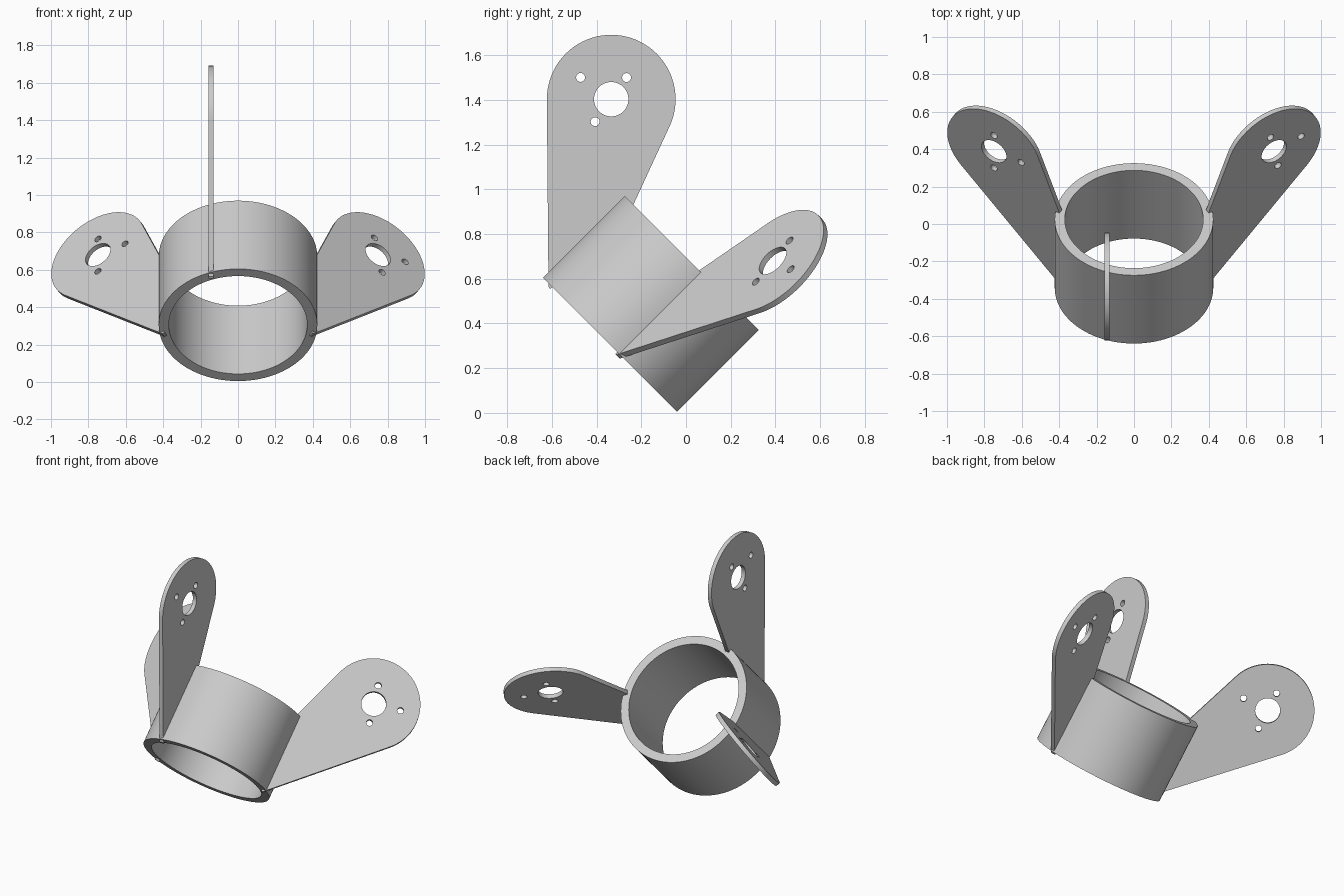
import bpy, bmesh
from math import sin, cos, pi, radians
from mathutils import Vector, Matrix
from mathutils.geometry import convex_hull_2d

cube = bpy.data.objects.get("Cube")
if cube:
    bpy.data.objects.remove(cube, do_unlink=True)

grey = bpy.data.materials.new("plain_grey")
grey.use_nodes = True
colour = (0.6, 0.6, 0.6, 1)
grey.diffuse_color = colour
grey.node_tree.nodes["Principled BSDF"].inputs["Base Color"].default_value = colour

# Frame of the tilted ring: axis, upward radial direction and middle point
SIDE = Vector((1, 0, 0))
AXIS = Vector((0, 1, 1)).normalized()
UP = Vector((0, -1, 1)).normalized()
MIDDLE = Vector((0, -0.157, 0.4875))


def circle(centre, radius, count):
    return [(centre[0] + radius * cos(2 * pi * i / count),
             centre[1] + radius * sin(2 * pi * i / count)) for i in range(count)]


def flat_part(name, loops, thickness, ex, ey, origin):
    """Extrude an outline with holes, centred on the plane through origin."""
    curve = bpy.data.curves.new(name, 'CURVE')
    curve.dimensions = '2D'
    curve.fill_mode = 'BOTH'
    curve.extrude = thickness / 2
    for loop in loops:
        spline = curve.splines.new('POLY')
        spline.points.add(len(loop) - 1)
        for point, (x, y) in zip(spline.points, loop):
            point.co = (x, y, 0, 1)
        spline.use_cyclic_u = True
    temp = bpy.data.objects.new(name + "_outline", curve)
    bpy.context.collection.objects.link(temp)
    graph = bpy.context.evaluated_depsgraph_get()
    mesh = bpy.data.meshes.new_from_object(temp.evaluated_get(graph))
    bpy.data.objects.remove(temp, do_unlink=True)

    ez = ex.cross(ey)
    place = Matrix.Translation(origin) @ Matrix((ex, ey, ez)).transposed().to_4x4()
    bm = bmesh.new()
    bm.from_mesh(mesh)
    bmesh.ops.remove_doubles(bm, verts=bm.verts, dist=0.0002)
    bmesh.ops.transform(bm, matrix=place, verts=bm.verts)
    bmesh.ops.recalc_face_normals(bm, faces=bm.faces)
    bm.to_mesh(mesh)
    bm.free()
    mesh.materials.clear()
    mesh.materials.append(grey)
    obj = bpy.data.objects.new(name, mesh)
    bpy.context.collection.objects.link(obj)
    bpy.ops.object.select_all(action='DESELECT')
    obj.select_set(True)
    bpy.context.view_layer.objects.active = obj
    bpy.ops.object.shade_smooth_by_angle(angle=radians(30))
    return obj


# Ring
flat_part("ring", [circle((0, 0), 0.424, 96), circle((0, 0), 0.37, 96)],
          0.516, SIDE, UP, MIDDLE)

# Plate outline: a round head tapering to a root set in the ring wall
HEAD = Vector((0.522, 0.773))
points = circle(HEAD, 0.288, 80) + [(-0.272, 0.366), (-0.27, 0.378), (0.25, 0.366)]
outline = [points[i] for i in convex_hull_2d([Vector(p) for p in points])]


def plate(name, angle, offset, screw_holes):
    radial = SIDE * sin(angle) + UP * cos(angle)
    across = SIDE * cos(angle) - UP * sin(angle)
    loops = [outline, circle(HEAD, 0.077, 40)]
    loops += [circle(HEAD + Vector(h), 0.02, 20) for h in screw_holes]
    flat_part(name, loops, 0.028, AXIS, radial, MIDDLE + across * offset)


# Three mounting plates around the ring
third = 2 * pi / 3
plate("upper_plate", 0, -0.145, [(-0.028, 0.166), (0.117, 0.02), (-0.122, -0.02)])
plate("left_plate", third, -0.145, [(0.03, 0.167), (0.117, -0.022), (-0.12, 0.025)])
plate("right_plate", -third, 0.145, [(0.12, 0), (0, -0.167), (-0.125, 0)])
